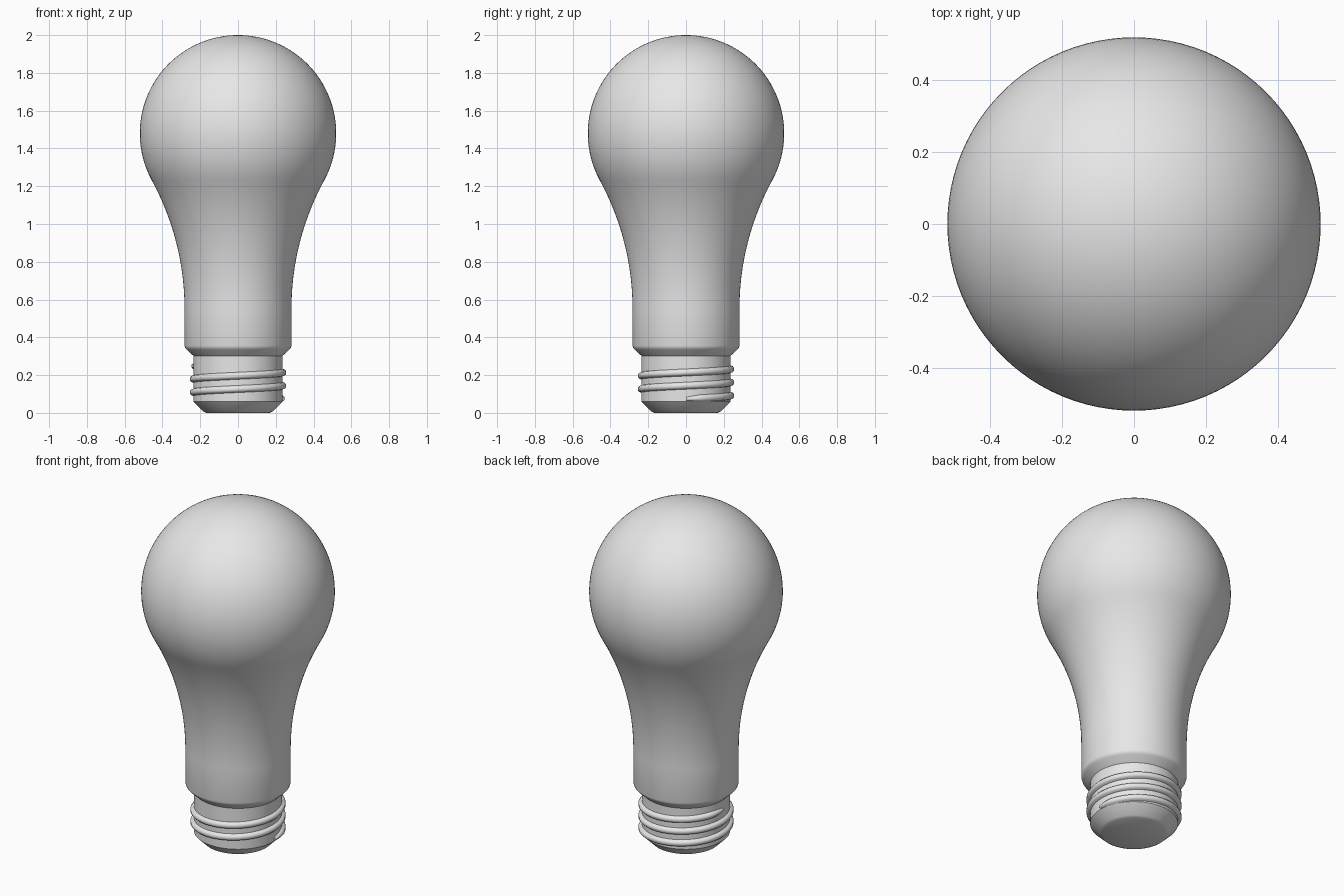
import bpy, bmesh
from math import sin, cos, pi, atan2, sqrt

cube = bpy.data.objects.get("Cube")
if cube:
    bpy.data.objects.remove(cube, do_unlink=True)

grey = bpy.data.materials.new("light grey")
grey.use_nodes = True
colour = (0.8, 0.8, 0.8, 1)
grey.diffuse_color = colour
grey.node_tree.nodes["Principled BSDF"].inputs["Base Color"].default_value = colour


def make_object(name, bm, angle):
    bmesh.ops.recalc_face_normals(bm, faces=bm.faces)
    mesh = bpy.data.meshes.new(name)
    bm.to_mesh(mesh)
    bm.free()
    mesh.materials.append(grey)
    obj = bpy.data.objects.new(name, mesh)
    bpy.context.collection.objects.link(obj)
    bpy.ops.object.select_all(action='DESELECT')
    obj.select_set(True)
    bpy.context.view_layer.objects.active = obj
    bpy.ops.object.shade_smooth_by_angle(angle=angle)
    return obj


def lathe(name, profile, angle, steps=96):
    """Spin a (radius, z) profile around the z axis."""
    bm = bmesh.new()
    verts = [bm.verts.new((r, 0, z)) for r, z in profile]
    edges = [bm.edges.new(pair) for pair in zip(verts, verts[1:])]
    bmesh.ops.spin(bm, geom=verts + edges, cent=(0, 0, 0), axis=(0, 0, 1),
                   angle=2 * pi, steps=steps, use_merge=True)
    bmesh.ops.remove_doubles(bm, verts=bm.verts, dist=0.0001)
    return make_object(name, bm, angle)


# Bulb: a ball flowing into a neck through a tangent concave arc
ball_r, ball_z = 0.52, 1.48
neck_r, neck_z = 0.283, 0.55
drop = ball_z - neck_z
arc_r = (neck_r**2 + drop**2 - ball_r**2) / (2 * (ball_r - neck_r))
arc_x = neck_r + arc_r
tilt = atan2(drop, arc_x)

profile = []
for i in range(41):
    a = pi / 2 - (pi / 2 + tilt) * i / 40
    profile.append((max(ball_r * cos(a), 0), ball_z + ball_r * sin(a)))
for i in range(1, 19):
    a = tilt * (1 - i / 18)
    profile.append((arc_x - arc_r * cos(a), neck_z + arc_r * sin(a)))
profile += [(neck_r, 0.355), (0.28, 0.344), (0.272, 0.335), (0.236, 0.302)]
lathe("bulb", profile, 0.7)

# Base: cylinder with a chamfered foot
lathe("screw_base", [(0.236, 0.302), (0.236, 0.06), (0.184, 0.008),
                     (0.168, 0), (0, 0)], 0.5)

# Thread: a rounded ridge swept along a helix
turns, pitch, start_z, per_turn = 2.5, 0.07, 0.074, 72
ridge = [(-0.006, -0.021), (0.012, -0.015), (0.019, -0.007),
         (0.019, 0.007), (0.012, 0.015), (-0.006, 0.021)]
bm = bmesh.new()
rings = []
count = int(turns * per_turn)
for i in range(count + 1):
    a = 2 * pi * i / per_turn
    # Short taper at both ends
    size = min(1, sqrt((min(i, count - i) + 1) / 5))
    z = start_z + pitch * i / per_turn
    rings.append([bm.verts.new(((0.236 + dr * size) * cos(a),
                                (0.236 + dr * size) * sin(a),
                                z + dz * size)) for dr, dz in ridge])
for lower, upper in zip(rings, rings[1:]):
    for j in range(len(ridge)):
        k = (j + 1) % len(ridge)
        bm.faces.new((lower[j], lower[k], upper[k], upper[j]))
bm.faces.new(rings[0])
bm.faces.new(rings[-1])
make_object("screw_thread", bm, 1.0)
